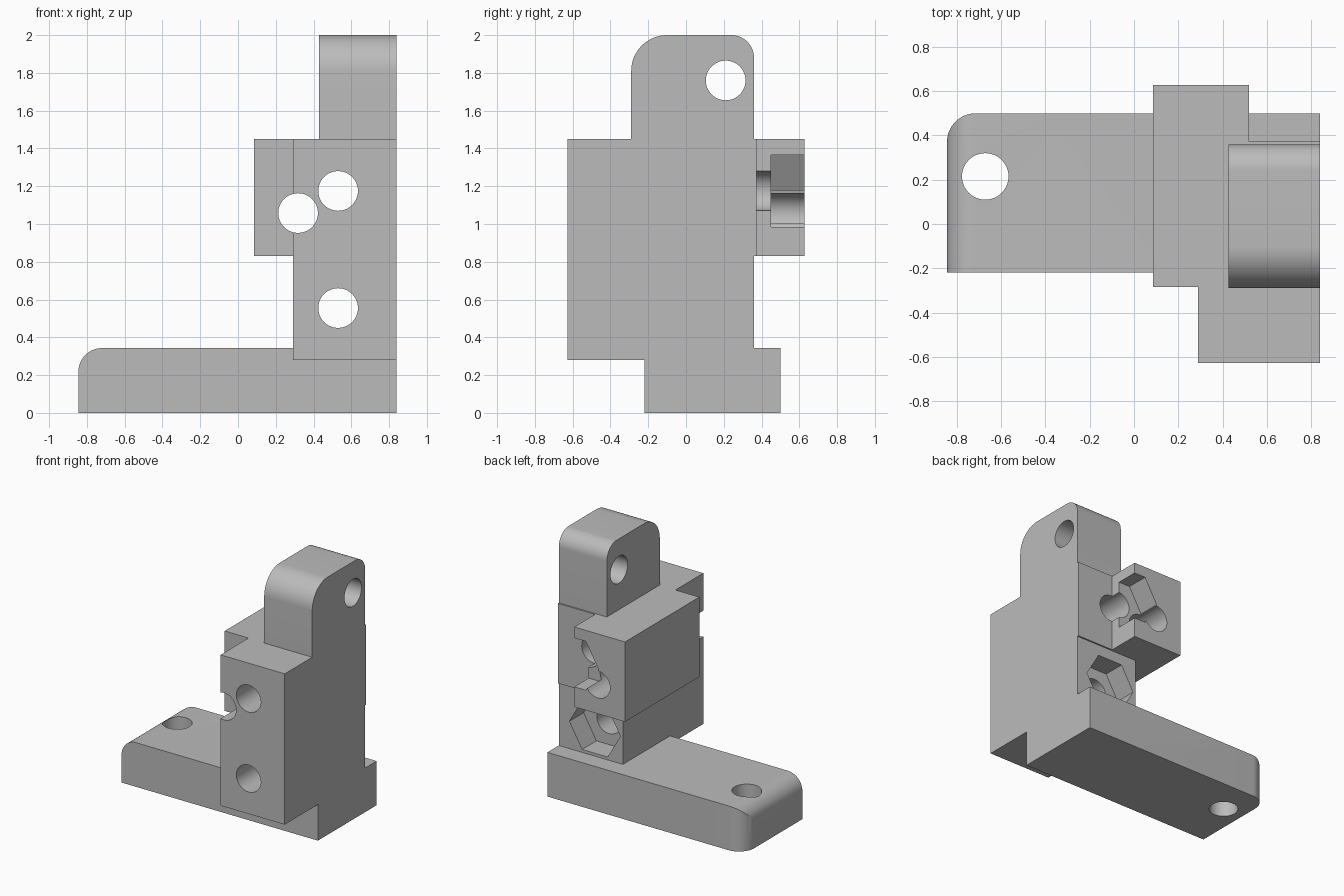
import bpy, bmesh
from math import cos, sin, pi

if "Cube" in bpy.data.objects:
    bpy.data.objects.remove(bpy.data.objects["Cube"])

grey = bpy.data.materials.new("light grey")
grey.use_nodes = True
color = (0.5, 0.5, 0.5, 1)
grey.diffuse_color = color
grey.node_tree.nodes["Principled BSDF"].inputs["Base Color"].default_value = color


def rounded(u0, v0, u1, v1, radii=(0, 0, 0, 0)):
    """Rectangle outline with one radius per corner, counter-clockwise."""
    corners = [(u0, v0, 1, 1), (u1, v0, -1, 1), (u1, v1, -1, -1), (u0, v1, 1, -1)]
    outline = []
    for i, ((u, v, su, sv), r) in enumerate(zip(corners, radii)):
        steps = 16 if r else 0
        for k in range(steps + 1):
            a = pi + i * pi / 2 + (k / steps * pi / 2 if steps else 0)
            outline.append((u + su * r + r * cos(a), v + sv * r + r * sin(a)) if r else (u, v))
    return outline


def polygon(u, v, r, sides):
    return [(u + r * cos(2 * pi * k / sides), v + r * sin(2 * pi * k / sides))
            for k in range(sides)]


def prism(name, outline, axis, lo, hi):
    """Extrude an outline along x, y or z."""
    place = {"x": lambda u, v, t: (t, u, v),
             "y": lambda u, v, t: (u, t, v),
             "z": lambda u, v, t: (u, v, t)}[axis]
    bm = bmesh.new()
    ends = [[bm.verts.new(place(u, v, t)) for u, v in outline] for t in (lo, hi)]
    n = len(outline)
    for end in ends:
        bm.faces.new(end)
    for i in range(n):
        j = (i + 1) % n
        bm.faces.new((ends[0][i], ends[0][j], ends[1][j], ends[1][i]))
    bmesh.ops.recalc_face_normals(bm, faces=bm.faces)
    mesh = bpy.data.meshes.new(name)
    bm.to_mesh(mesh)
    bm.free()
    mesh.materials.append(grey)
    obj = bpy.data.objects.new(name, mesh)
    bpy.context.collection.objects.link(obj)
    return obj


def combine(target, other, operation):
    mod = target.modifiers.new(operation.lower(), "BOOLEAN")
    mod.operation = operation
    mod.solver = "EXACT"
    mod.object = other
    bpy.context.view_layer.objects.active = target
    bpy.ops.object.modifier_apply(modifier=mod.name)
    bpy.data.objects.remove(other)


# Foot: rounded along its top end and at one vertical corner
bracket = prism("bracket", rounded(-0.845, -0.22, 0.84, 0.50, (0, 0, 0, 0.13)), "z", 0, 0.343)
combine(bracket, prism("foot_top_rounding", rounded(-0.845, 0, 0.84, 0.343, (0, 0, 0, 0.125)),
                       "y", -1, 1), "INTERSECT")

# Column, thin upper back step, side block and rounded lug
solids = [
    prism("column", rounded(0.29, -0.627, 0.84, 0.36), "z", 0.28, 1.45),
    prism("column_back_step", rounded(0.29, 0.2, 0.84, 0.372), "z", 0.83, 1.45),
    prism("side_block", rounded(0.085, -0.285, 0.52, 0.627), "z", 0.83, 1.45),
    prism("lug", rounded(-0.29, 1.3, 0.36, 2.0, (0, 0, 0.12, 0.19)), "x", 0.428, 0.84),
]
for solid in solids:
    combine(bracket, solid, "UNION")

# Round holes, then hexagonal nut pockets
hole = 0.105
cutters = [
    prism("foot_hole", polygon(-0.672, 0.215, hole, 48), "z", -1, 1),
    prism("lug_hole", polygon(0.21, 1.76, hole, 48), "x", -1, 1),
    prism("side_hole", polygon(0.318, 1.058, hole, 48), "y", -1, 1),
    prism("upper_hole", polygon(0.53, 1.175, hole, 48), "y", -1, 1),
    prism("lower_hole", polygon(0.53, 0.555, hole, 48), "y", -1, 1),
    prism("upper_nut_pocket", polygon(0.53, 1.175, 0.219, 6), "y", 0.45, 1),
    prism("lower_nut_pocket", polygon(0.53, 0.555, 0.219, 6), "y", 0.185, 1),
]
for cutter in cutters:
    combine(bracket, cutter, "DIFFERENCE")

bpy.ops.object.select_all(action="DESELECT")
bracket.select_set(True)
bpy.context.view_layer.objects.active = bracket
bpy.ops.object.shade_smooth_by_angle()
